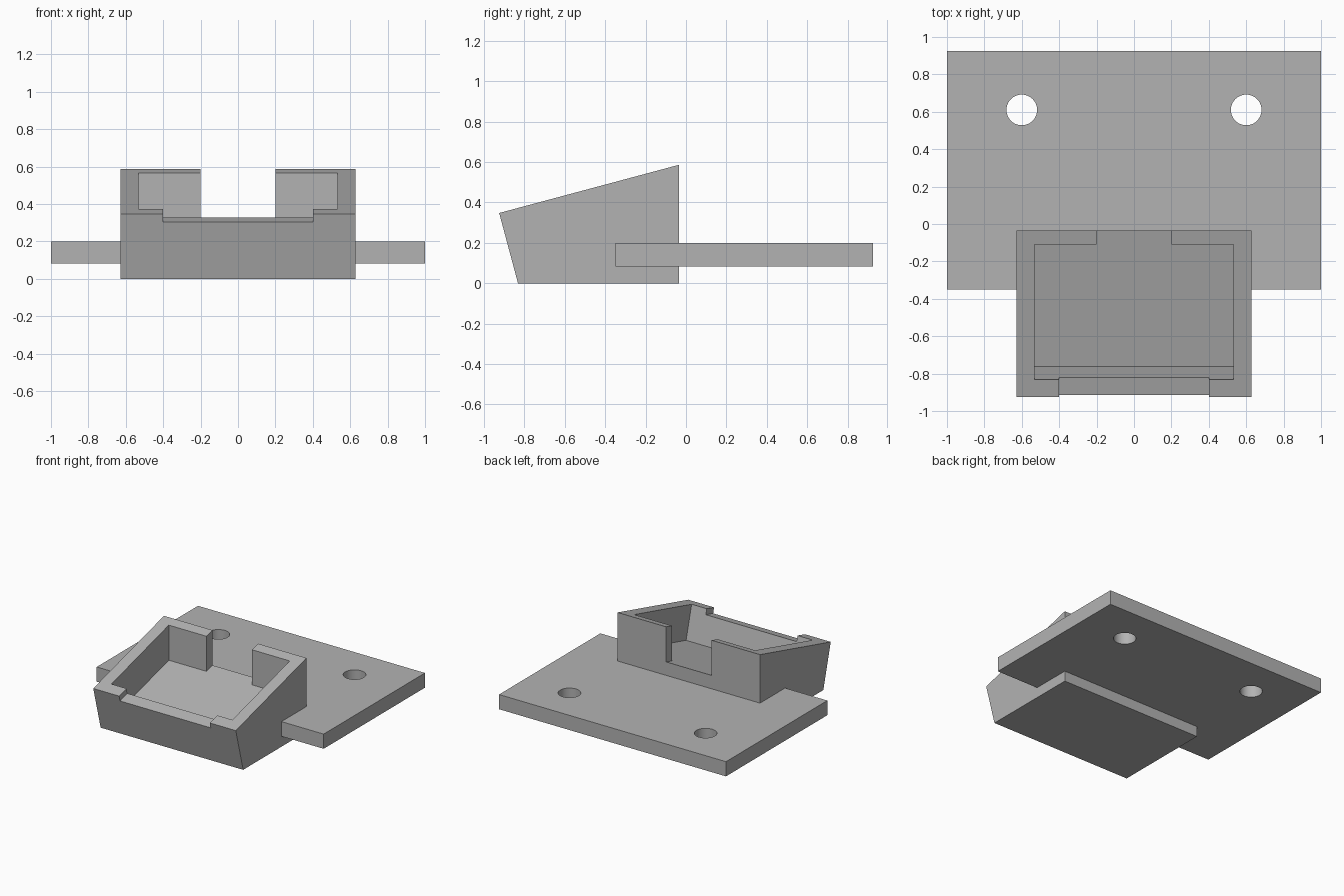
import bpy
import bmesh
from math import sin, cos, radians

if "Cube" in bpy.data.objects:
    bpy.data.objects.remove(bpy.data.objects["Cube"], do_unlink=True)

TILT = radians(15)
FRONT_Y, FRONT_Z = -0.925, 0.348   # front top edge of the tray
BACK_Y = -0.035                    # rear face of the tray
WALL, DEPTH, LIP = 0.096, 0.27, 0.045

grey = bpy.data.materials.new("plain grey")
grey.use_nodes = True
colour = (0.45, 0.45, 0.45, 1)
grey.diffuse_color = colour
grey.node_tree.nodes["Principled BSDF"].inputs["Base Color"].default_value = colour


def tilted(along, depth):
    """(y, z) of a point along the sloping top, at a depth square to it."""
    return (FRONT_Y + along * cos(TILT) + depth * sin(TILT),
            FRONT_Z + along * sin(TILT) - depth * cos(TILT))


def on_slope(y, depth):
    """(y, z) on the plane lying at a depth below the sloping top."""
    return y, FRONT_Z + ((y - FRONT_Y) * sin(TILT) - depth) / cos(TILT)


def extrude_x(name, profile, half_width):
    """Solid made from a (y, z) profile, symmetric across x = 0."""
    bm = bmesh.new()
    face = bm.faces.new([bm.verts.new((-half_width, y, z)) for y, z in profile])
    result = bmesh.ops.extrude_face_region(bm, geom=[face])
    moved = [v for v in result["geom"] if isinstance(v, bmesh.types.BMVert)]
    bmesh.ops.translate(bm, verts=moved, vec=(2 * half_width, 0, 0))
    bmesh.ops.recalc_face_normals(bm, faces=bm.faces)
    mesh = bpy.data.meshes.new(name)
    bm.to_mesh(mesh)
    bm.free()
    mesh.materials.append(grey)
    obj = bpy.data.objects.new(name, mesh)
    bpy.context.collection.objects.link(obj)
    return obj


def cut(target, cutter):
    """Subtract the cutter from the target and discard it."""
    cutter.hide_render = True
    mod = target.modifiers.new("cut", 'BOOLEAN')
    mod.operation, mod.solver, mod.object = 'DIFFERENCE', 'EXACT', cutter
    bpy.ops.object.select_all(action='DESELECT')
    bpy.context.view_layer.objects.active = target
    target.select_set(True)
    bpy.ops.object.modifier_apply(modifier=mod.name)
    bpy.data.objects.remove(cutter, do_unlink=True)


# Wedge-shaped tray with a sloping top and a square-set front
tray = extrude_x("tray", [tilted(0, 0), on_slope(BACK_Y, 0), (BACK_Y, 0),
                          tilted(0, FRONT_Z / cos(TILT))], 0.628)

# Pocket with a sloping floor and an upright rear wall
pocket_back = -0.11
cut(tray, extrude_x("pocket_cutter", [tilted(WALL, -0.3), tilted(WALL, DEPTH),
                                      on_slope(pocket_back, DEPTH),
                                      (pocket_back, 1)], 0.533))

# Opening through the rear wall, down to the pocket floor
cut(tray, extrude_x("rear_opening_cutter",
                    [on_slope(pocket_back - 0.02, DEPTH), on_slope(0.1, DEPTH),
                     (0.1, 1), (pocket_back - 0.02, 1)], 0.2))

# Shallow recess in the front lip
cut(tray, extrude_x("front_lip_cutter", [tilted(-0.1, -0.1), tilted(-0.1, LIP),
                                         tilted(WALL + 0.05, LIP),
                                         tilted(WALL + 0.05, -0.1)], 0.4))

# Mounting plate with two screw holes
plate = extrude_x("mounting_plate", [(-0.35, 0.083), (0.925, 0.083),
                                     (0.925, 0.2), (-0.35, 0.2)], 1)
for side in (-1, 1):
    bpy.ops.mesh.primitive_cylinder_add(vertices=48, radius=0.082, depth=0.5,
                                        location=(side * 0.6, 0.61, 0.14))
    drill = bpy.context.object
    drill.data.materials.append(grey)
    cut(plate, drill)

bpy.ops.object.select_all(action='DESELECT')
bpy.context.view_layer.objects.active = plate
plate.select_set(True)
bpy.ops.object.shade_smooth_by_angle(angle=radians(30))
